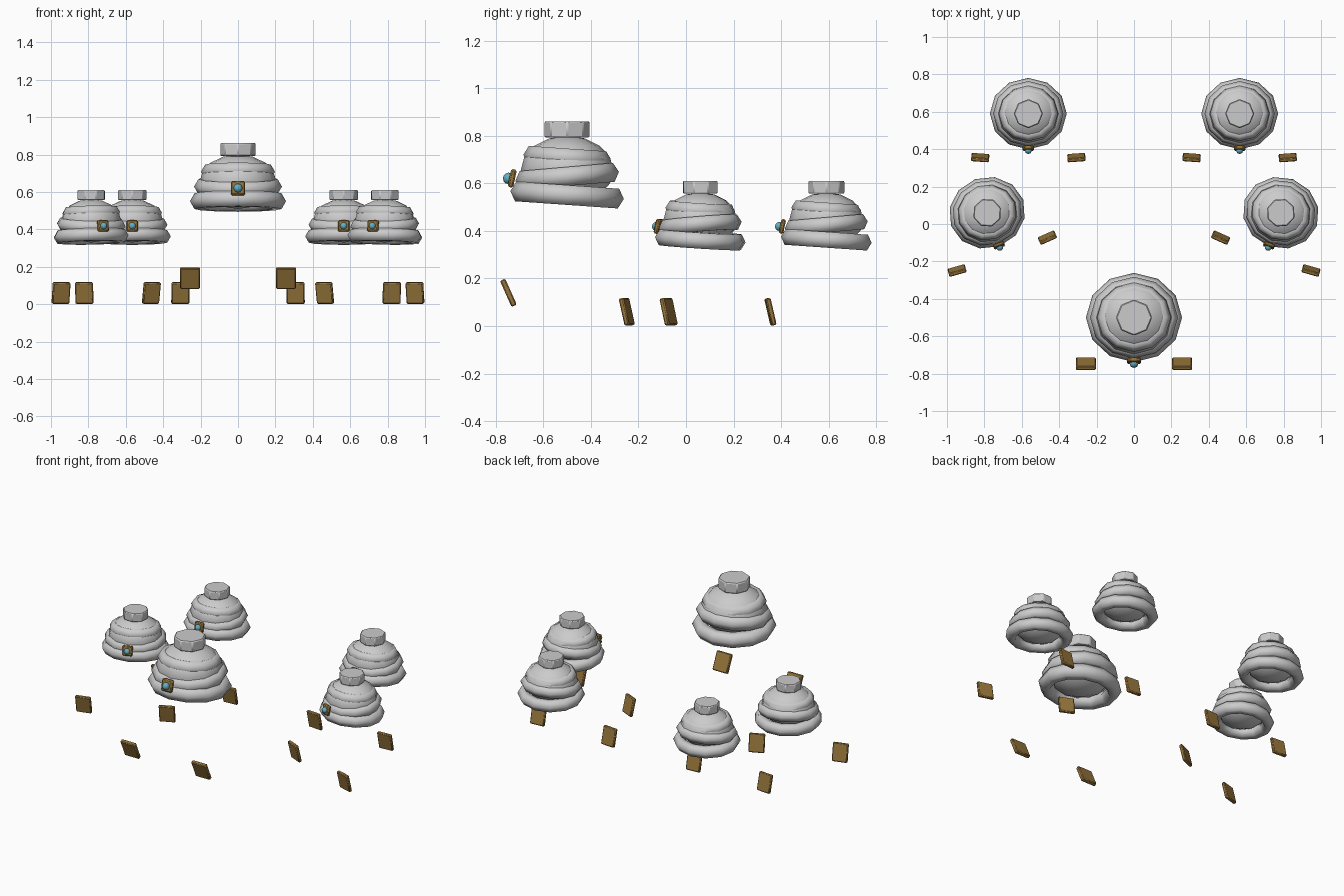
import bpy
from math import radians
from mathutils import Matrix, Vector

if "Cube" in bpy.data.objects:
    bpy.data.objects.remove(bpy.data.objects["Cube"])


def material(name, color):
    m = bpy.data.materials.new(name)
    m.diffuse_color = (*color, 1)
    m.use_nodes = True
    m.node_tree.nodes["Principled BSDF"].inputs["Base Color"].default_value = m.diffuse_color
    return m


GOLD = material("gold", (0.31, 0.18, 0.045))
BLUE = material("blue", (0.13, 0.42, 0.54))


def finish(name, frame, loc, rot=(0, 0, 0), scale=(1, 1, 1), mat=None, bevel=0, smooth=30):
    """Place the active primitive in the local frame of one headdress."""
    ob = bpy.context.object
    ob.name = name
    turn = Matrix.Rotation(radians(rot[2]), 4, 'Z') @ Matrix.Rotation(radians(rot[0]), 4, 'X')
    ob.data.transform(turn @ Matrix.Diagonal((*scale, 1)))
    ob.data.transform(frame @ Matrix.Translation(Vector(loc)))
    if mat:
        ob.data.materials.append(mat)
    if bevel:
        b = ob.modifiers.new("bevel", 'BEVEL')
        b.width, b.segments = bevel, 1
    if smooth:
        bpy.ops.object.shade_smooth_by_angle(angle=radians(smooth))
    return ob


def headdress(x, y, z, size, yaw):
    frame = (Matrix.Translation((x, y, z)) @ Matrix.Rotation(radians(yaw), 4, 'Z')
             @ Matrix.Scale(size, 4))
    # inner dome
    bpy.ops.mesh.primitive_uv_sphere_add(segments=12, ring_count=8, radius=1)
    finish("dome", frame, (0, 0, 0.16), scale=(0.205, 0.195, 0.145), smooth=60)
    # three wraps, tilted alternately
    for outer, thick, h, tilt in ((0.257, 0.048, 0.056, -4),
                                  (0.235, 0.046, 0.134, 5),
                                  (0.198, 0.044, 0.213, -4)):
        bpy.ops.mesh.primitive_torus_add(major_segments=12, minor_segments=6,
                                         major_radius=outer - thick, minor_radius=thick)
        finish("wrap", frame, (0, 0, h), (tilt, 0, 0), (1, 0.93, 1), smooth=80)
    # flat top knob
    bpy.ops.mesh.primitive_cylinder_add(vertices=8, radius=0.097, depth=0.068)
    finish("top_knob", frame, (0, 0, 0.332), bevel=0.006 * size)
    # brooch and gem on the front
    bpy.ops.mesh.primitive_cube_add(size=1)
    finish("brooch", frame, (0, -0.231, 0.126), (-12, 0, 0), (0.076, 0.024, 0.077), GOLD, 0.007 * size)
    bpy.ops.mesh.primitive_uv_sphere_add(segments=8, ring_count=6, radius=0.024)
    finish("gem", frame, (0, -0.246, 0.126), mat=BLUE, smooth=60)


def plates(x, y, z, yaw, dy, size, tilt, splay):
    # a mirrored pair of leaning plates
    frame = Matrix.Translation((x, y, z)) @ Matrix.Rotation(radians(yaw), 4, 'Z')
    for s in (-1, 1):
        bpy.ops.mesh.primitive_cube_add(size=1)
        finish("plate", frame, (s * 0.257, dy, 0), (tilt, 0, s * splay), size, GOLD, 0.005)


# large one at the front, four small ones behind
headdress(0, -0.5, 0.495, 1, 0)
plates(0, -0.5, 0.14, 0, -0.247, (0.106, 0.024, 0.12), 24, 0)
for side in (-1, 1):
    for x, y, yaw in ((0.785, 0.06, 20), (0.565, 0.59, 0)):
        headdress(side * x, y, 0.318, 0.8, -side * yaw)
        plates(side * x, y, 0.06, -side * yaw, -0.235, (0.096, 0.021, 0.116), 13, 4)
